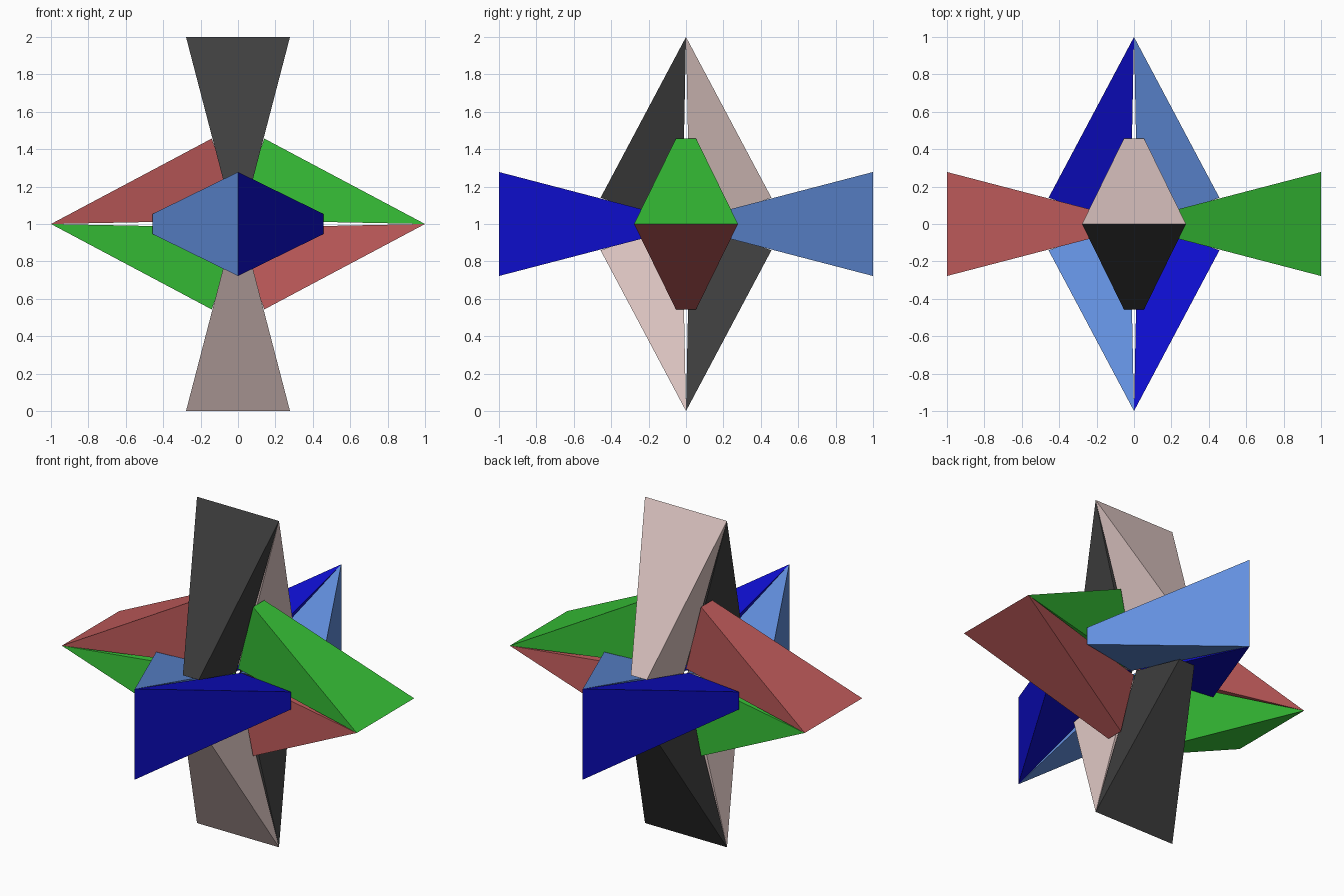
import bpy, bmesh
from mathutils import Vector

if "Cube" in bpy.data.objects:
    bpy.data.objects.remove(bpy.data.objects["Cube"])

X, Y, Z = Vector((1, 0, 0)), Vector((0, 1, 0)), Vector((0, 0, 1))
CENTRE = Vector((0, 0, 1))
TIP_HALF = 0.278     # half width of the outer tip edge
FOOT_HALF = 0.054    # half width of the narrow foot edge
FOOT_ALONG = 0.14    # foot distance along the arm axis
FOOT_OUT = 0.457     # foot distance sideways from the arm axis
GAP = 0.02           # small clearance between paired wedges


def linear(c):
    c /= 255
    return c / 12.92 if c <= 0.04045 else ((c + 0.055) / 1.055) ** 2.4


def material(name, rgb):
    m = bpy.data.materials.new(name)
    m.diffuse_color = (*[linear(c) for c in rgb], 1)
    m.use_nodes = True
    m.node_tree.nodes["Principled BSDF"].inputs["Base Color"].default_value = m.diffuse_color
    return m


def add_wedge(bm, along, out, width):
    """Four-sided pyramid: trapezoid outer face, apex at the middle."""
    def vert(a, o, w):
        return bm.verts.new(CENTRE + along * a + out * o + width * w)
    tip = [vert(1, 0, -TIP_HALF), vert(1, 0, TIP_HALF)]
    foot = [vert(FOOT_ALONG, FOOT_OUT, FOOT_HALF),
            vert(FOOT_ALONG, FOOT_OUT, -FOOT_HALF)]
    ring = tip + foot
    apex = vert(0, GAP, 0)
    bm.faces.new(ring)
    for i in range(4):
        bm.faces.new((ring[i], ring[(i + 1) % 4], apex))


def piece(name, mat, along, out, width):
    """One puzzle piece: two opposite wedges of the same colour."""
    bm = bmesh.new()
    for s in (1, -1):
        add_wedge(bm, along * s, out * s, width)
    bmesh.ops.recalc_face_normals(bm, faces=bm.faces)
    me = bpy.data.meshes.new(name)
    bm.to_mesh(me)
    bm.free()
    me.materials.append(mat)
    bpy.context.collection.objects.link(bpy.data.objects.new(name, me))


# Six interlocking pieces, two per axis
for colour, rgb, along, out, width in (
    ("charcoal", (62, 62, 62), Z, -Y, X),
    ("pale_rose", (222, 198, 195), Z, Y, X),
    ("green", (55, 194, 55), X, Z, Y),
    ("red", (192, 91, 91), X, -Z, Y),
    ("deep_blue", (14, 14, 207), Y, -X, Z),
    ("light_blue", (100, 146, 226), Y, X, Z),
):
    piece(colour + "_piece", material(colour, rgb), along, out, width)
